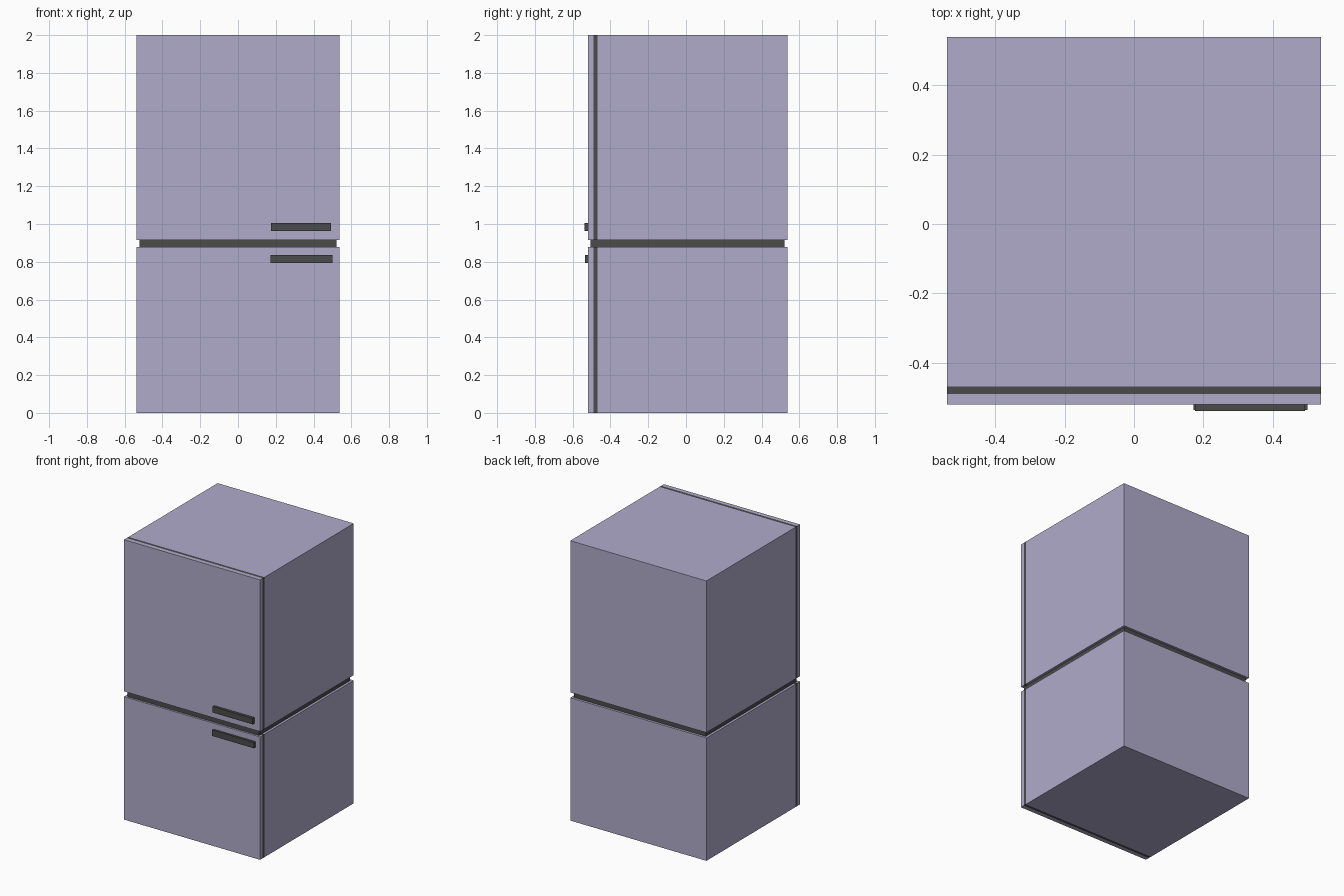
import bpy

if "Cube" in bpy.data.objects:
    bpy.data.objects.remove(bpy.data.objects["Cube"])


def material(name, color):
    m = bpy.data.materials.new(name)
    m.diffuse_color = color
    m.use_nodes = True
    m.node_tree.nodes["Principled BSDF"].inputs["Base Color"].default_value = m.diffuse_color
    return m


shell = material("lavender_enamel", (0.44, 0.41, 0.60, 1))
rubber = material("dark_rubber", (0.07, 0.07, 0.07, 1))


def box(name, x, y, z, mat):
    """Box from (min, max) ranges on each axis."""
    ranges = (x, y, z)
    bpy.ops.mesh.primitive_cube_add(size=1, location=[(a + b) / 2 for a, b in ranges])
    ob = bpy.context.object
    ob.name = name
    ob.scale = [b - a for a, b in ranges]
    bpy.ops.object.transform_apply(location=False, rotation=False, scale=True)
    ob.data.materials.append(mat)
    return ob


W = (-0.538, 0.538)
FRONT, SEAL_FRONT, SEAL_BACK, BACK = -0.519, -0.489, -0.468, 0.538
LOW_TOP, UP_BOTTOM = 0.878, 0.916

# Two compartments, each a cabinet, a flush door seal and a door
for part, z in (("freezer", (0, LOW_TOP)), ("fridge", (UP_BOTTOM, 2))):
    box(part + "_cabinet", W, (SEAL_BACK, BACK), z, shell)
    box(part + "_seal", W, (SEAL_FRONT, SEAL_BACK), z, rubber)
    box(part + "_door", W, (FRONT, SEAL_FRONT), z, shell)

# Recessed spacer between the compartments
box("divider", (-0.521, 0.521), (-0.505, 0.521), (LOW_TOP, UP_BOTTOM), rubber)

# Door handles
box("fridge_handle", (0.176, 0.493), (-0.538, FRONT), (0.963, 1.006), rubber)
box("freezer_handle", (0.171, 0.50), (-0.535, FRONT), (0.793, 0.836), rubber)
